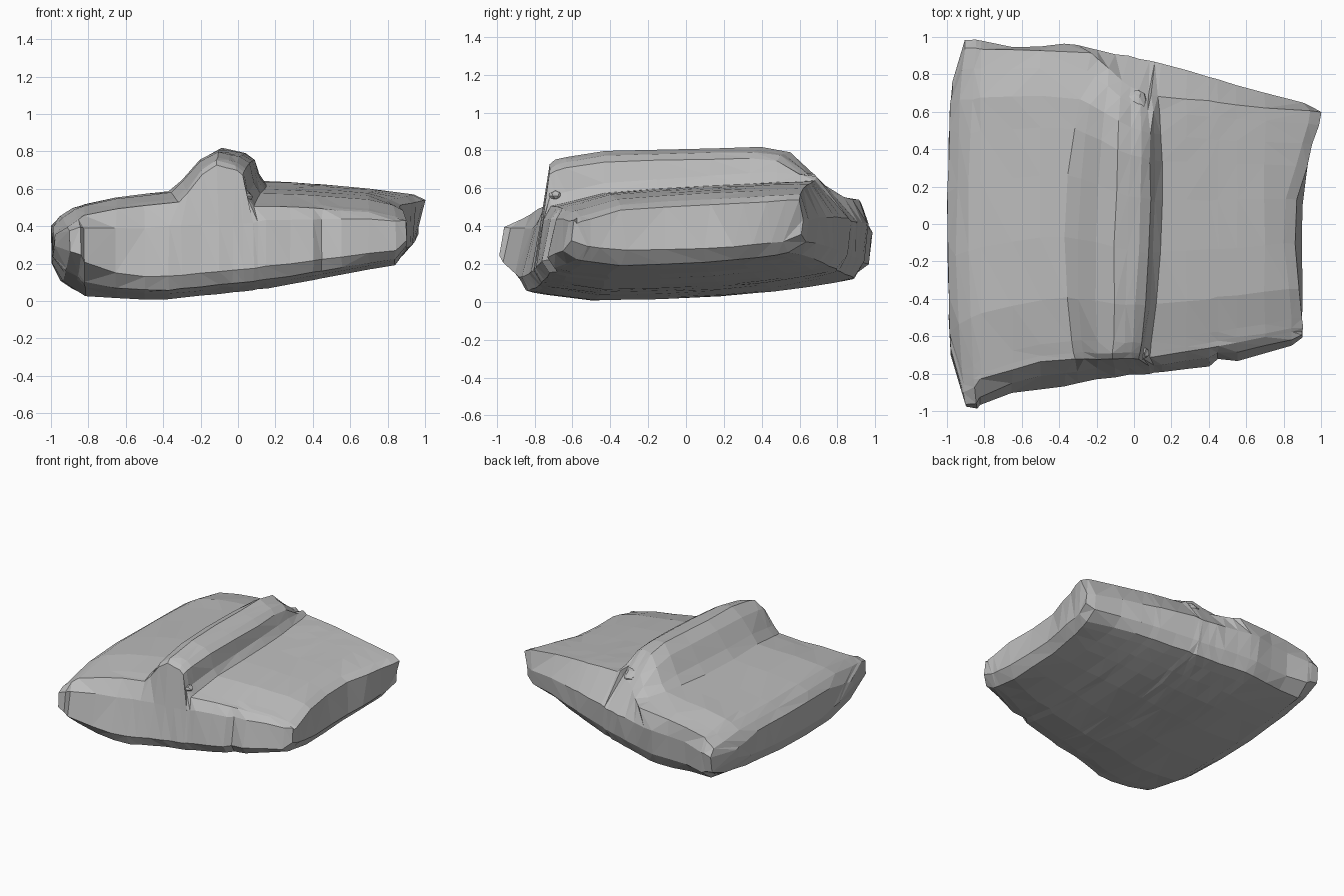
import bpy, bmesh, random
from mathutils import Vector

random.seed(4)
if "Cube" in bpy.data.objects:
    bpy.data.objects.remove(bpy.data.objects["Cube"], do_unlink=True)

grey = bpy.data.materials.new("plain grey")
grey.use_nodes = True
tone = (0.5, 0.5, 0.5, 1)
grey.diffuse_color = tone
grey.node_tree.nodes["Principled BSDF"].inputs["Base Color"].default_value = tone


def finish(name, bm):
    bmesh.ops.triangulate(bm, faces=bm.faces[:])
    bmesh.ops.recalc_face_normals(bm, faces=bm.faces[:])
    mesh = bpy.data.meshes.new(name)
    bm.to_mesh(mesh)
    bm.free()
    mesh.materials.append(grey)
    ob = bpy.data.objects.new(name, mesh)
    bpy.context.collection.objects.link(ob)
    return ob


def ramp(value, stops):
    """Piecewise linear lookup through (position, result) stops."""
    if value <= stops[0][0]:
        return stops[0][1]
    for (a, fa), (b, fb) in zip(stops, stops[1:]):
        if value <= b:
            return fa + (fb - fa) * (value - a) / (b - a)
    return stops[-1][1]


# Outlines along x: front and back bulge, top edges, underside, top, raised fold
front_bulge = [(-1, -.7), (-.95, -.975), (-.89, -.985), (-.82, -.965), (-.67, -.9), (-.4, -.88),
               (-.2, -.83), (.4, -.76), (.45, -.72), (.55, -.735), (.84, -.65), (.9, -.61)]
front_top = [(-1, -.66), (-.95, -.9), (-.82, -.83), (-.5, -.74), (-.37, -.72), (.1, -.72), (.84, -.58)]
back_top = [(-1, .72), (-.95, .94), (-.4, .93), (-.2, .83), (-.05, .74), (.1, .69), (.9, .6)]
back_bulge = [(-1, .75), (-.95, .98), (-.82, .985), (-.65, .945), (-.42, .945), (-.36, .965),
              (-.1, .91), (.2, .85), (.7, .7), (.9, .62)]
under = [(-1, .2), (-.95, .1), (-.82, .02), (-.4, 0), (.2, .07), (.84, .19), (.9, .27)]
upper = [(-1, .40), (-.95, .45), (-.9, .49), (-.75, .535), (-.37, .585), (.08, .58), (.16, .605),
         (.4, .59), (.7, .565), (.84, .535), (.9, .505)]
fold = [(-.37, 0), (-.3, .06), (-.2, .18), (-.1, .235), (.03, .21), (.085, .175), (.11, .07), (.15, 0)]
fold_length = [(-.745, .6), (-.72, .85), (-.68, .97), (-.5, .92), (-.3, .92), (.4, 1),
               (.55, .87), (.68, .5), (.8, .1)]
left_tuck = [(-.95, 1), (-.6, 0)]
right_tuck = [(.6, 0), (.9, 1)]

stations = [-1, -.95, -.89, -.82, -.65, -.5, -.37, -.3, -.2, -.1, -.03, .03, .085, .11, .15,
            .28, .4, .45, .55, .7, .84, .9]
steps = [0, .02, .06, .2, .4, .6, .75, .85, .94, 1]


def place(x, y, z, on_top=False):
    px = x
    if on_top and -.38 < x < .2:
        # The fold bows across the top and narrows towards its ends
        px = -.06 + (x + .06) * (1 - .45 * y * y) + .03 * y
    if x < -.88:
        px += .05 * y * y
    if x > .8:
        px += .1 * min(1, max(0, (y - .1) / .5)) * (1 if on_top else .6)
        if on_top:
            px -= .05 * max(0, 1 - abs(y) / .5)
    wobble = [random.uniform(-.005, .005) for _ in range(3)]
    return Vector((px, y, max(0, z))) + Vector((wobble[0], wobble[1], abs(wobble[2])))


def ring(x):
    yf, ft = ramp(x, front_bulge), ramp(x, front_top)
    yb, bt = ramp(x, back_bulge), ramp(x, back_top)
    zb, zt = ramp(x, under), ramp(x, upper)
    high, corner, end = zt - zb, ramp(x, left_tuck), ramp(x, right_tuck)
    # Underside is drawn in at the corners
    low_front = yf + .04 + .15 * corner + .05 * end
    low_back = yb - .07 - .09 * corner - .04 * end
    top, bottom = [], []
    for t in steps:
        y = ft + (bt - ft) * t
        droop = .06 * max(0, 1 - t / .22) + .05 * max(0, (t - .85) / .15) * (x < .1)
        z = zt - droop + ramp(x, fold) * ramp(y, fold_length) + (.055 * y if x > .1 else 0)
        top.append(place(x, y, z, True))
        lift = ((.05 + .06 * corner) * max(0, 1 - t / .15) + .11 * t ** 3) * high / .55
        bottom.append(place(x, low_front + (low_back - low_front) * t, zb + lift))
    back = [place(x, yb, zb + .7 * high), place(x, yb - .015, zb + .36 * high)]
    front = [place(x, yf, zb + (.22 + .24 * corner) * high),
             place(x, yf + (ft - yf) * (.5 - .4 * corner), zb + (.68 + .1 * corner) * high)]
    return top + back + bottom[::-1] + front


# Main folded cushion, lofted from side to side and capped at both ends
bm = bmesh.new()
loops = [[bm.verts.new(p) for p in ring(x)] for x in stations]
count, n = len(loops[0]), len(steps)
for a, b in zip(loops, loops[1:]):
    for i in range(count):
        j = (i + 1) % count
        bm.faces.new((a[i], a[j], b[j], b[i]))
for loop in (loops[0], loops[-1]):
    low = loop[n + 2:2 * n + 2][::-1]
    for i in range(n - 1):
        bm.faces.new((loop[i], loop[i + 1], low[i + 1], low[i]))
    bm.faces.new((loop[n - 1], loop[n], loop[n + 1], low[-1]))
    bm.faces.new((low[0], loop[-2], loop[-1], loop[0]))
finish("folded_cushion", bm)


# Small crumpled tucks where the fold is gathered at each end
def tuck(name, centre, size):
    bm = bmesh.new()
    bmesh.ops.create_icosphere(bm, subdivisions=2, radius=1)
    for v in bm.verts:
        v.co = Vector(c * s for c, s in zip(v.co * random.uniform(.85, 1.1), size))
    finish(name, bm).location = centre


tuck("back_tuck", (.02, .63, .63), (.06, .09, .05))
tuck("front_tuck", (.02, -.69, .56), (.06, .04, .03))
